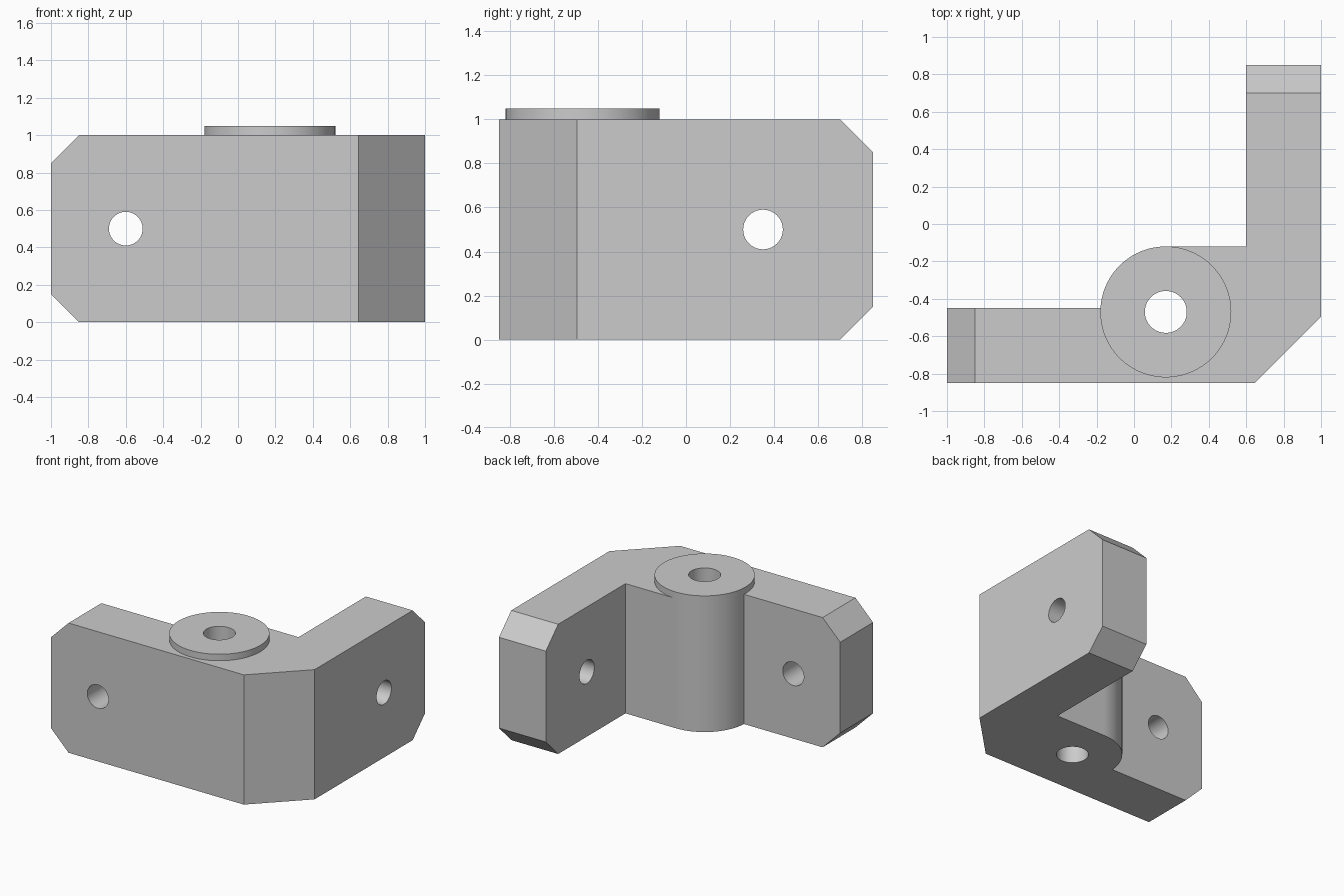
import bpy, bmesh, math
from mathutils import Vector

cube = bpy.data.objects.get("Cube")
if cube:
    bpy.data.objects.remove(cube, do_unlink=True)

BOSS = (0.17, -0.47)
BOSS_R = 0.35
HEIGHT = 1.0
CHAMFER = 0.15
BACK = BOSS[1] + BOSS_R

grey = bpy.data.materials.new("plain grey")
grey.use_nodes = True
colour = (0.6, 0.6, 0.6, 1)
grey.diffuse_color = colour
grey.node_tree.nodes["Principled BSDF"].inputs["Base Color"].default_value = colour


def cylinder(name, radius, depth, location, rotation=(0, 0, 0)):
    bpy.ops.mesh.primitive_cylinder_add(vertices=96, radius=radius, depth=depth,
                                        location=location, rotation=rotation)
    obj = bpy.context.object
    obj.name = name
    obj.data.materials.append(grey)
    return obj


def combine(target, other, operation):
    mod = target.modifiers.new(other.name, 'BOOLEAN')
    mod.object, mod.operation, mod.solver = other, operation, 'EXACT'
    bpy.context.view_layer.objects.active = target
    bpy.ops.object.modifier_apply(modifier=mod.name)
    bpy.data.objects.remove(other, do_unlink=True)


# Angled body: two arms, cut outer corner and thick inner corner
footprint = [(-1, -0.85), (0.645, -0.85), (1, -0.495), (1, 0.85), (0.6, 0.85),
             (0.6, BACK), (BOSS[0], BACK), (BOSS[0], -0.45), (-1, -0.45)]
bm = bmesh.new()
base = bm.faces.new([bm.verts.new((x, y, 0)) for x, y in footprint])
top = bmesh.ops.extrude_face_region(bm, geom=[base])["geom"]
bmesh.ops.translate(bm, vec=(0, 0, HEIGHT),
                    verts=[v for v in top if isinstance(v, bmesh.types.BMVert)])

# Chamfers above and below at the end of each arm
for end, out in ((Vector((-1, 0, 0)), Vector((-1, 0, 0))),
                 (Vector((0, 0.85, 0)), Vector((0, 1, 0)))):
    for edge_z, up in ((CHAMFER, -1), (HEIGHT - CHAMFER, 1)):
        cut = bmesh.ops.bisect_plane(
            bm, geom=bm.verts[:] + bm.edges[:] + bm.faces[:],
            plane_co=end + Vector((0, 0, edge_z)),
            plane_no=out + Vector((0, 0, up)), clear_outer=True)
        rim = [e for e in cut["geom_cut"] if isinstance(e, bmesh.types.BMEdge)]
        bmesh.ops.edgeloop_fill(bm, edges=rim)
bmesh.ops.recalc_face_normals(bm, faces=bm.faces[:])
mesh = bpy.data.meshes.new("corner_bracket")
bm.to_mesh(mesh)
bm.free()
mesh.materials.append(grey)
bracket = bpy.data.objects.new("corner_bracket", mesh)
bpy.context.collection.objects.link(bracket)

# Round boss, raised slightly above the body
boss_height = HEIGHT + 0.05
combine(bracket, cylinder("boss", BOSS_R, boss_height, (*BOSS, boss_height / 2)), 'UNION')

# Vertical bore and one bolt hole in each arm
quarter = math.pi / 2
for hole in (cylinder("bore", 0.112, 3, (*BOSS, 0.5)),
             cylinder("left_arm_hole", 0.09, 0.8, (0.8, 0.35, 0.5), (0, quarter, 0)),
             cylinder("right_arm_hole", 0.09, 0.8, (-0.6, -0.65, 0.5), (quarter, 0, 0))):
    combine(bracket, hole, 'DIFFERENCE')

bpy.ops.object.select_all(action='DESELECT')
bracket.select_set(True)
bpy.context.view_layer.objects.active = bracket
bpy.ops.object.shade_smooth_by_angle(angle=math.radians(30))
